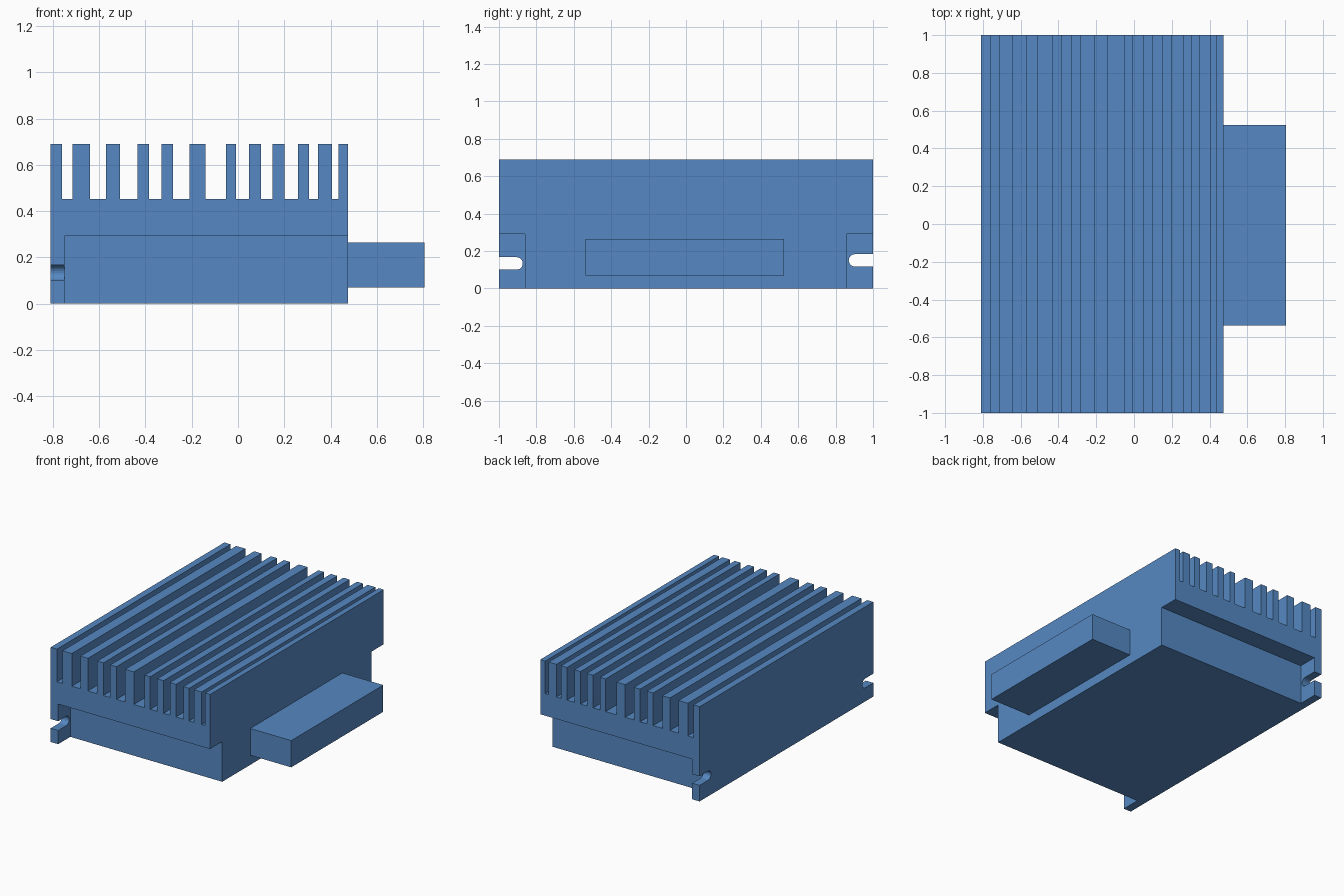
import bpy, bmesh, math
from mathutils import Vector

if "Cube" in bpy.data.objects:
    bpy.data.objects.remove(bpy.data.objects["Cube"])

blue = bpy.data.materials.new("anodised blue")
blue.diffuse_color = (0.093, 0.25, 0.546, 1)
blue.use_nodes = True
blue.node_tree.nodes["Principled BSDF"].inputs["Base Color"].default_value = blue.diffuse_color


def prism(name, outline, depth):
    """Extrude a closed 3D outline along the depth vector."""
    bm = bmesh.new()
    face = bm.faces.new([bm.verts.new(p) for p in outline])
    out = bmesh.ops.extrude_face_region(bm, geom=[face])
    verts = [g for g in out["geom"] if isinstance(g, bmesh.types.BMVert)]
    bmesh.ops.translate(bm, verts=verts, vec=Vector(depth))
    bmesh.ops.recalc_face_normals(bm, faces=bm.faces)
    mesh = bpy.data.meshes.new(name)
    bm.to_mesh(mesh)
    bm.free()
    obj = bpy.data.objects.new(name, mesh)
    bpy.context.collection.objects.link(obj)
    mesh.materials.append(blue)
    return obj


def box(name, x0, x1, y0, y1, z0, z1):
    return prism(name, [(x0, y0, z0), (x1, y0, z0), (x1, y1, z0), (x0, y1, z0)],
                 (0, 0, z1 - z0))


def slot(name, side, end, z0, z1):
    """Open-ended slot with a rounded inner end; side is -1 front, +1 back."""
    r, zc, steps = (z1 - z0) / 2, (z0 + z1) / 2, 12
    pts = [(-0.9, side * 1.1, z0)]
    for i in range(steps + 1):
        a = -math.pi / 2 + math.pi * i / steps
        pts.append((-0.9, side * (end + r - r * math.cos(a)), zc + r * math.sin(a)))
    pts.append((-0.9, side * 1.1, z1))
    return prism(name, pts, (0.25, 0, 0))


# Finned housing: comb profile extruded front to back
LEFT, RIGHT, FLOOR, TOP = -0.81, 0.475, 0.452, 0.69
fins = [(LEFT, -0.76), (-0.715, -0.64), (-0.57, -0.51), (-0.435, -0.385),
        (-0.33, -0.28), (-0.21, -0.14), (-0.052, -0.008), (0.048, 0.10),
        (0.15, 0.20), (0.26, 0.307), (0.345, 0.407), (0.435, RIGHT)]
profile = [(RIGHT, 0), (LEFT, 0)]
for a, b in fins:
    if a != LEFT:
        profile.append((a, FLOOR))
    profile += [(a, TOP), (b, TOP)]
    if b != RIGHT:
        profile.append((b, FLOOR))
housing = prism("finned_housing", [(x, -1, z) for x, z in profile], (0, 2, 0))

# Undercuts leave the mounting flange on the left; slots take the screws
cutters = [
    box("front_undercut", -0.75, 0.6, -1.1, -0.86, -0.1, 0.292),
    box("back_undercut", -0.75, 0.6, 0.857, 1.1, -0.1, 0.292),
    slot("front_slot", -1, 0.873, 0.10, 0.167),
    slot("back_slot", 1, 0.87, 0.117, 0.183),
]
bpy.context.view_layer.objects.active = housing
for c in cutters:
    m = housing.modifiers.new(c.name, 'BOOLEAN')
    m.operation, m.solver, m.object = 'DIFFERENCE', 'EXACT', c
    bpy.ops.object.modifier_apply(modifier=m.name)
    bpy.data.objects.remove(c)

# Connector block on the right side
box("connector_block", RIGHT, 0.805, -0.537, 0.523, 0.07, 0.265)
